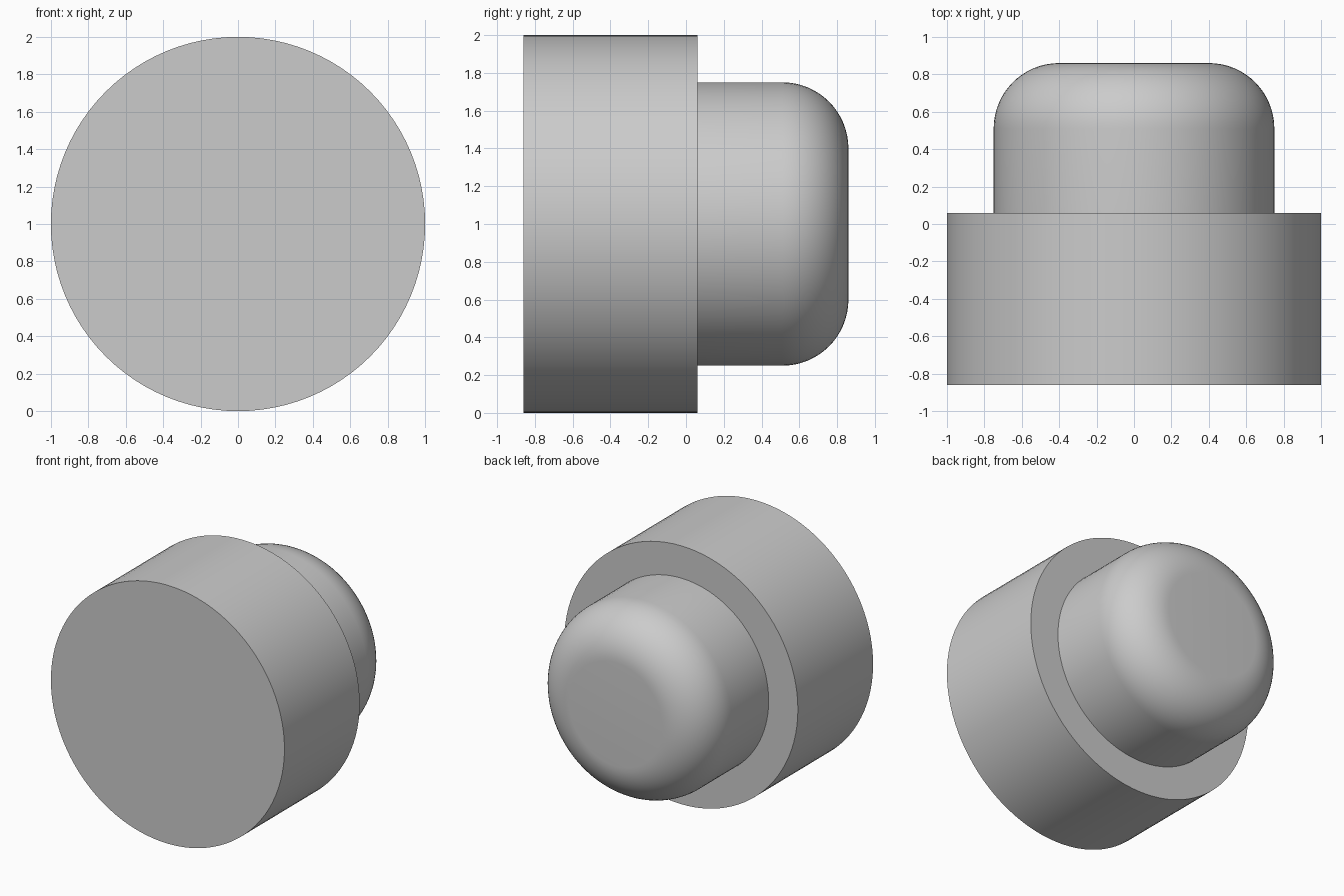
import bpy, bmesh, math
from mathutils import Matrix

cube = bpy.data.objects.get("Cube")
if cube:
    bpy.data.objects.remove(cube, do_unlink=True)

SEGMENTS = 96
BACK, STEP, FRONT = 0.86, 0.06, -0.86
KNOB_RADIUS, FILLET = 0.75, 0.35

# Plain grey finish
grey = bpy.data.materials.new("grey")
grey.use_nodes = True
colour = (0.6, 0.6, 0.6, 1)
grey.diffuse_color = colour
grey.node_tree.nodes["Principled BSDF"].inputs["Base Color"].default_value = colour


def lathe(name, profile):
    """Spin a (radius, y) profile around the horizontal y axis."""
    bm = bmesh.new()
    verts = [bm.verts.new((r, y, 0)) for r, y in profile]
    edges = [bm.edges.new(pair) for pair in zip(verts, verts[1:])]
    bmesh.ops.spin(bm, geom=verts + edges, cent=(0, 0, 0), axis=(0, 1, 0),
                   angle=math.tau, steps=SEGMENTS, use_duplicate=False)
    bmesh.ops.remove_doubles(bm, verts=bm.verts, dist=0.0001)
    # Close the open ends with flat discs
    bmesh.ops.holes_fill(bm, edges=[e for e in bm.edges if e.is_boundary], sides=0)
    bmesh.ops.recalc_face_normals(bm, faces=bm.faces)
    bm.transform(Matrix.Translation((0, 0, 1)))
    mesh = bpy.data.meshes.new(name)
    bm.to_mesh(mesh)
    bm.free()
    mesh.materials.append(grey)
    obj = bpy.data.objects.new(name, mesh)
    bpy.context.collection.objects.link(obj)
    bpy.ops.object.select_all(action="DESELECT")
    obj.select_set(True)
    bpy.context.view_layer.objects.active = obj
    bpy.ops.object.shade_smooth_by_angle(angle=math.radians(30))
    return obj


# Wide drum with a ring shoulder around the knob
lathe("drum", [(1, FRONT), (1, STEP), (KNOB_RADIUS, STEP)][:2])

# Narrower knob with a rounded rim and flat end
arc = [i / 16 * math.pi / 2 for i in range(17)]
rim = [(KNOB_RADIUS - FILLET + FILLET * math.cos(a),
        BACK - FILLET + FILLET * math.sin(a)) for a in arc]
lathe("knob", [(KNOB_RADIUS, STEP)] + rim)
